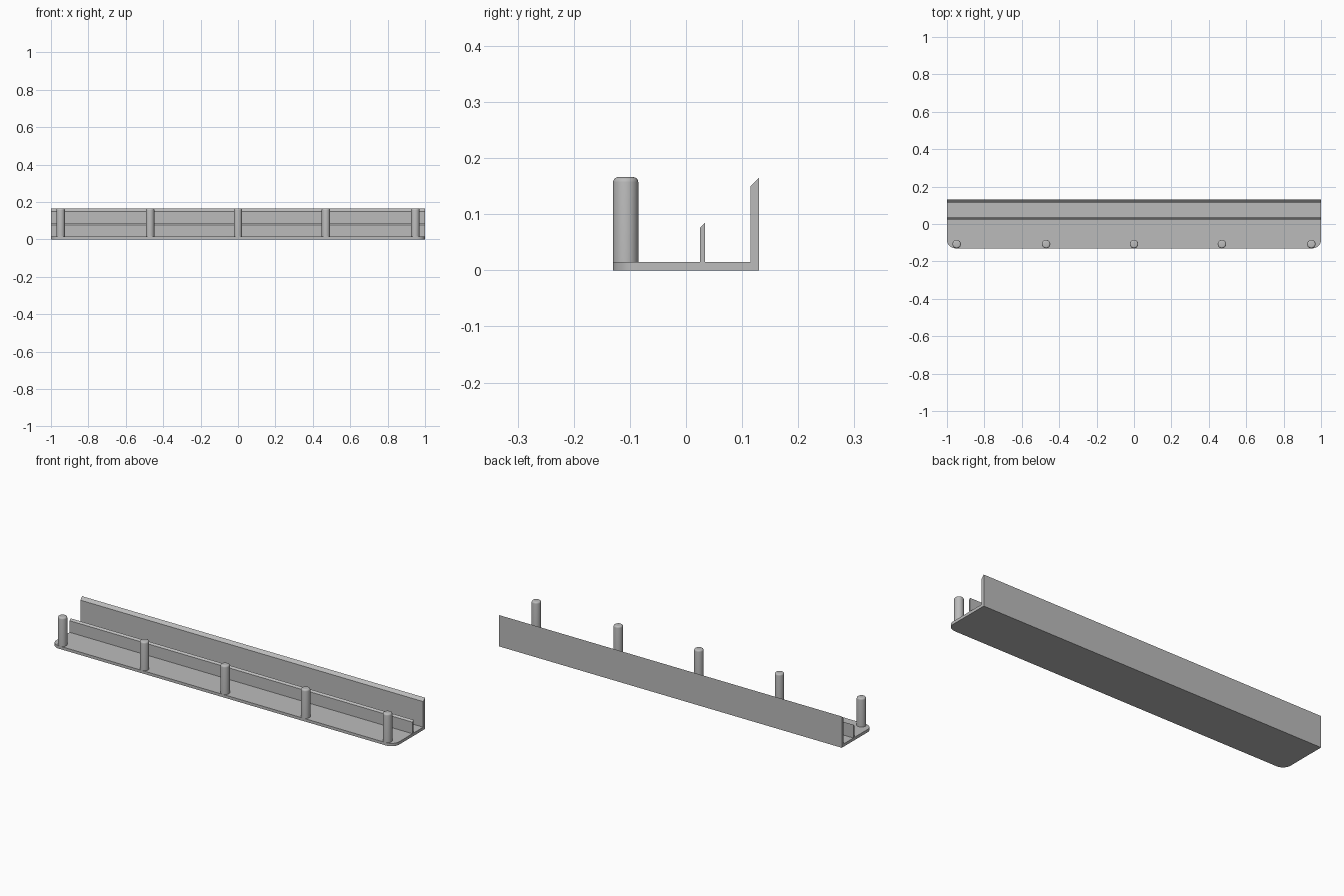
import bpy, bmesh, math
from mathutils import Vector

if "Cube" in bpy.data.objects:
    bpy.data.objects.remove(bpy.data.objects["Cube"], do_unlink=True)

HALF, FRONT, BACK = 1.0, -0.13, 0.13
BASE = 0.015

grey = bpy.data.materials.new("plain grey")
grey.use_nodes = True
colour = (0.5, 0.5, 0.5, 1)
grey.diffuse_color = colour
grey.node_tree.nodes["Principled BSDF"].inputs["Base Color"].default_value = colour


def add_object(name, bm):
    bmesh.ops.recalc_face_normals(bm, faces=bm.faces)
    mesh = bpy.data.meshes.new(name)
    bm.to_mesh(mesh)
    bm.free()
    mesh.materials.append(grey)
    obj = bpy.data.objects.new(name, mesh)
    bpy.context.collection.objects.link(obj)
    return obj


def extrude(name, outline, offset):
    """Sweep a flat outline along an offset into a solid."""
    bm = bmesh.new()
    face = bm.faces.new([bm.verts.new(p) for p in outline])
    new = bmesh.ops.extrude_face_region(bm, geom=[face])["geom"]
    bmesh.ops.translate(bm, vec=Vector(offset),
                        verts=[v for v in new if isinstance(v, bmesh.types.BMVert)])
    return add_object(name, bm)


def smooth(obj):
    bpy.ops.object.select_all(action="DESELECT")
    obj.select_set(True)
    bpy.context.view_layer.objects.active = obj
    bpy.ops.object.shade_smooth_by_angle(angle=math.radians(35))


# Base plate with rounded front corners
R = 0.045
arc = [(HALF - R + R * math.sin(a), FRONT + R - R * math.cos(a), 0)
       for a in (math.pi / 2 * i / 12 for i in range(13))]
right_side = arc + [(HALF, BACK, 0)]
left_side = [(-x, y, z) for x, y, z in reversed(right_side)]
smooth(extrude("base_plate", right_side + left_side, (0, 0, BASE)))


# Full-length walls with a sloped top edge, higher at the back
def wall(name, y0, y1, top):
    drop = y1 - y0
    profile = [(y0, BASE), (y1, BASE), (y1, top), (y0, top - drop)]
    extrude(name, [(-HALF, y, z) for y, z in profile], (2 * HALF, 0, 0))


wall("back_wall", 0.115, BACK, 0.165)
wall("middle_rib", 0.025, 0.034, 0.085)


# Row of round pins with softened tops
def pin(name, x, radius=0.0225, top=0.166, fillet=0.009):
    bm = bmesh.new()
    height = top - BASE
    bmesh.ops.create_cone(bm, cap_ends=True, segments=32,
                          radius1=radius, radius2=radius, depth=height)
    rim = [e for e in bm.edges if all(v.co.z > 0 for v in e.verts)]
    bmesh.ops.bevel(bm, geom=rim, offset=fillet, segments=5,
                    profile=0.5, affect="EDGES")
    bmesh.ops.translate(bm, verts=bm.verts,
                        vec=(x, FRONT + radius, BASE + height / 2))
    smooth(add_object(name, bm))


for i, x in enumerate((-0.948, -0.47, 0, 0.47, 0.948)):
    pin(f"pin_{i + 1}", x)
